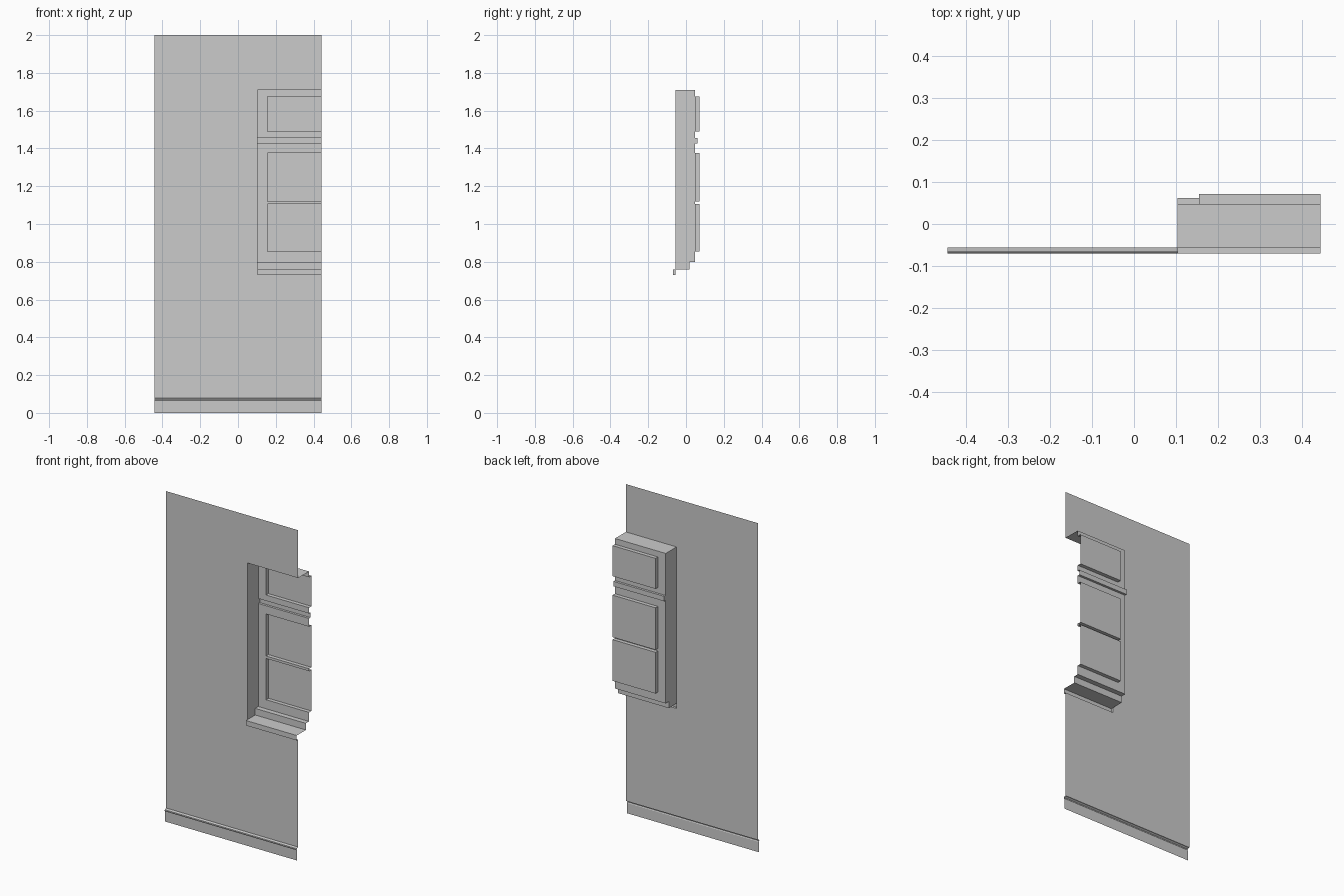
import bpy, bmesh

if "Cube" in bpy.data.objects:
    bpy.data.objects.remove(bpy.data.objects["Cube"])

W = 0.443              # half width of the wall
XL, XP = 0.103, 0.155  # left jamb, left edge of sunken panels
FRONT, BACK, BAR, DEEP = -0.056, 0.048, 0.062, 0.071
SILL_Y, STEP_Y = -0.07, 0.018
Z0, Z1, Z2, Z3 = 0.73, 0.76, 0.80, 1.71
BARS = (1.425, 1.455)
PANELS = [(0.855, 1.105), (1.12, 1.375), (1.49, 1.675)]


def build(name, quads):
    bm = bmesh.new()
    for q in quads:
        bm.faces.new([bm.verts.new(p) for p in q])
    bmesh.ops.remove_doubles(bm, verts=bm.verts, dist=1e-5)
    me = bpy.data.meshes.new(name)
    bm.to_mesh(me)
    bm.free()
    ob = bpy.data.objects.new(name, me)
    bpy.context.collection.objects.link(ob)
    return ob


def strip(profile, x0, x1):
    """Sweep a bottom-to-top (y, z) profile along x, facing the front."""
    return [[(x0, a, b), (x1, a, b), (x1, c, d), (x0, c, d)]
            for (a, b), (c, d) in zip(profile, profile[1:])]


def side(x, y0, y1, z0, z1):
    """Wall at constant x facing right."""
    return [[(x, y0, z0), (x, y1, z0), (x, y1, z1), (x, y0, z1)]]


def sunk(z0, z1, depth):
    return [(BACK, z0), (depth, z0), (depth, z1), (BACK, z1)]


# Flat wall sheet around the window opening
base_top = 0.078
build("wall", strip([(FRONT, base_top), (FRONT, Z0)], -W, XL)
      + strip([(FRONT, base_top), (FRONT, Z0)], XL, W)
      + strip([(FRONT, Z0), (FRONT, Z3)], -W, XL)
      + strip([(FRONT, Z3), (FRONT, 2)], -W, XL)
      + strip([(FRONT, Z3), (FRONT, 2)], XL, W))

# Baseboard with a rounded top lip
baseboard = build("baseboard", strip(
    [(-0.066, 0), (-0.067, 0.062), (-0.070, 0.067), (-0.069, 0.073),
     (-0.064, 0.077), (FRONT, base_top)], -W, W))

# Projecting sill and the step behind it
sill = [(FRONT, Z0), (SILL_Y, Z0), (SILL_Y, Z1), (STEP_Y, Z1), (STEP_Y, Z2), (BACK, Z2)]
cap = [[(XL, y, z) for y, z in
        ((SILL_Y, Z0), (SILL_Y, Z1), (FRONT, Z1), (FRONT, Z0))]]
build("window_sill", strip(sill, XL, W) + cap)

# Left jamb and top of the opening
build("window_reveal", side(XL, FRONT, STEP_Y, Z1, Z3)
      + side(XL, STEP_Y, BACK, Z2, Z3)
      + strip([(BACK, Z3), (FRONT, Z3)], XL, W)
      + side(XL, BACK, BAR, *BARS))

# Window frame with a full-width groove and sunken panes
bar = sunk(*BARS, BAR)
left = [(BACK, Z2)] + bar + [(BACK, Z3)]
right = [(BACK, Z2)]
for p in PANELS[:2]:
    right += sunk(*p, DEEP)
right += bar + sunk(*PANELS[2], DEEP) + [(BACK, Z3)]
quads = strip(left, XL, XP) + strip(right, XP, W)
for p in PANELS:
    quads += side(XP, BACK, DEEP, *p)
build("window_frame", quads)
